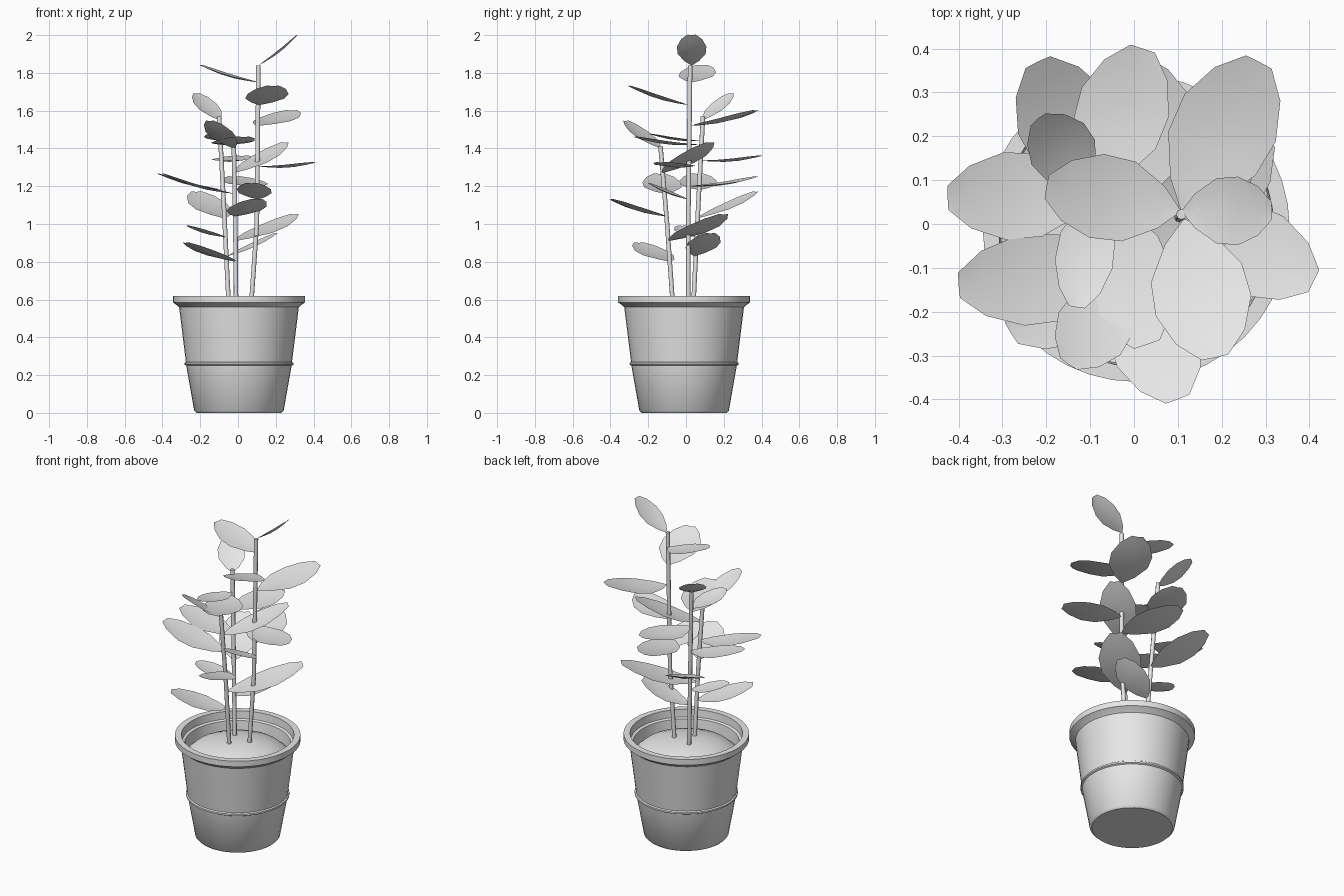
import bpy, bmesh, math
from mathutils import Vector

cube = bpy.data.objects.get("Cube")
if cube:
    bpy.data.objects.remove(cube, do_unlink=True)

grey = bpy.data.materials.new("light_grey")
grey.use_nodes = True
grey.diffuse_color = (0.8, 0.8, 0.8, 1)
grey.node_tree.nodes["Principled BSDF"].inputs["Base Color"].default_value = grey.diffuse_color


def finish(bm, name, angle):
    mesh = bpy.data.meshes.new(name)
    bm.to_mesh(mesh)
    bm.free()
    mesh.materials.append(grey)
    obj = bpy.data.objects.new(name, mesh)
    bpy.context.collection.objects.link(obj)
    bpy.ops.object.select_all(action="DESELECT")
    obj.select_set(True)
    bpy.context.view_layer.objects.active = obj
    bpy.ops.object.shade_smooth_by_angle(angle=math.radians(angle))
    return obj


def lathe(name, profile, steps=40):
    """Spin a radius/height profile around the pot's axis."""
    bm = bmesh.new()
    verts = [bm.verts.new((r, 0, z)) for r, z in profile]
    edges = [bm.edges.new(pair) for pair in zip(verts, verts[1:])]
    bmesh.ops.spin(bm, geom=verts + edges, cent=(0, 0, 0), axis=(0, 0, 1),
                   angle=math.tau, steps=steps)
    bmesh.ops.remove_doubles(bm, verts=bm.verts, dist=0.0005)
    bmesh.ops.recalc_face_normals(bm, faces=bm.faces)
    obj = finish(bm, name, 35)
    obj.location = (0.005, -0.01, 0)
    return obj


# Pot with rolled rim, inner step and a raised band
lathe("pot", [(0, 0), (0.225, 0), (0.237, 0.012), (0.279, 0.25), (0.288, 0.255),
              (0.288, 0.265), (0.281, 0.27), (0.317, 0.56), (0.335, 0.575),
              (0.35, 0.585), (0.35, 0.62), (0.314, 0.62), (0.31, 0.575),
              (0.295, 0.57), (0.285, 0.48), (0, 0.46)])

# Domed soil
soil = lathe("soil", [(0.29, 0.50), (0.25, 0.535), (0.18, 0.565), (0.09, 0.585), (0, 0.59)])
for face in soil.data.polygons:
    if face.normal.z < 0:
        soil.data.flip_normals()
        break


def stem(name, points, radius=0.012, sides=8):
    bm = bmesh.new()
    rings = []
    for p in points:
        rings.append([bm.verts.new(Vector(p) + radius * Vector((math.cos(a), math.sin(a), 0)))
                      for a in (math.tau * i / sides for i in range(sides))])
    for low, high in zip(rings, rings[1:]):
        for i in range(sides):
            j = (i + 1) % sides
            bm.faces.new((low[i], low[j], high[j], high[i]))
    bm.faces.new(rings[-1])
    finish(bm, name, 50)


# Three stems
stem("tall_stem", [(0.068, 0.012, 0.55), (0.1, 0.012, 1.0), (0.108, 0.022, 1.84)])
stem("back_stem", [(-0.048, 0.038, 0.55), (-0.075, 0.065, 1.1), (-0.1, 0.09, 1.57)])
stem("front_stem", [(-0.01, -0.068, 0.55), (-0.014, -0.1, 1.0), (-0.022, -0.135, 1.41)])

# Half-width along a leaf, from stalk to tip
OUTLINE = [(0, 0.03), (0.14, 0.5), (0.38, 0.95), (0.62, 1), (0.85, 0.72), (1, 0.28)]


def leaf(name, base, tip, ratio=0.6):
    """Slightly dished oval blade from base to tip."""
    base, tip = Vector(base), Vector(tip)
    along = tip - base
    side = along.cross(Vector((0, 0, 1))).normalized()
    up = side.cross(along).normalized()
    half = along.length * ratio / 2
    bm = bmesh.new()
    rows = []
    for t, w in OUTLINE:
        sag = -0.05 * along.length * math.sin(math.pi * t)
        mid = base + along * t + up * sag
        rows.append([bm.verts.new(mid + side * half * w * s + up * abs(s) * 0.012 * w)
                     for s in (-1, 0, 1)])
    for a, b in zip(rows, rows[1:]):
        for i in (0, 1):
            bm.faces.new((a[i], a[i + 1], b[i + 1], b[i]))
    bmesh.ops.recalc_face_normals(bm, faces=bm.faces)
    bm.normal_update()
    if sum(f.normal.dot(up) for f in bm.faces) < 0:
        bmesh.ops.reverse_faces(bm, faces=bm.faces)
    finish(bm, name, 60)


# Leaves grouped by stem, top to bottom
LEAVES = {
    "tall_stem_leaf": [
        ((0.11, 0.03, 1.84), (0.315, 0.03, 2.0)),
        ((0.105, 0.03, 1.75), (-0.2, 0.085, 1.84)),
        ((0.115, 0.01, 1.63), (0.185, -0.305, 1.73), 0.66),
        ((0.11, 0.03, 1.52), (0.285, 0.37, 1.6)),
        ((0.108, 0.02, 1.305), (0.41, -0.13, 1.325)),
        ((0.105, 0.02, 1.2), (-0.02, 0.38, 1.25)),
        ((0.105, 0.01, 1.13), (0.07, -0.2, 1.215), 0.8),
    ],
    "back_stem_leaf": [
        ((-0.1, 0.09, 1.55), (-0.22, 0.24, 1.69), 0.64),
        ((-0.09, 0.07, 1.44), (-0.13, -0.19, 1.475), 0.5),
        ((-0.09, 0.07, 1.42), (0.03, -0.275, 1.46)),
        ((-0.085, 0.08, 1.335), (0.02, 0.4, 1.36), 0.62),
        ((-0.08, 0.07, 1.18), (-0.425, 0.06, 1.265), 0.56),
        ((-0.07, 0.06, 1.03), (-0.22, 0.37, 1.17)),
        ((-0.065, 0.055, 0.93), (-0.275, -0.02, 0.99), 0.66),
        ((-0.055, 0.045, 0.83), (0.205, 0.13, 0.95)),
    ],
    "front_stem_leaf": [
        ((-0.022, -0.135, 1.4), (-0.15, -0.32, 1.545), 0.64),
        ((-0.02, -0.125, 1.27), (0.25, 0.13, 1.43), 0.5),
        ((-0.018, -0.11, 1.16), (-0.4, -0.14, 1.265), 0.52),
        ((-0.015, -0.105, 1.04), (0.1, -0.4, 1.13), 0.62),
        ((-0.013, -0.09, 0.91), (0.3, 0.2, 1.05), 0.52),
        ((-0.01, -0.08, 0.8), (-0.28, -0.25, 0.9), 0.6),
    ],
}
for group, blades in LEAVES.items():
    for n, blade in enumerate(blades, 1):
        leaf(f"{group}_{n}", *blade)
